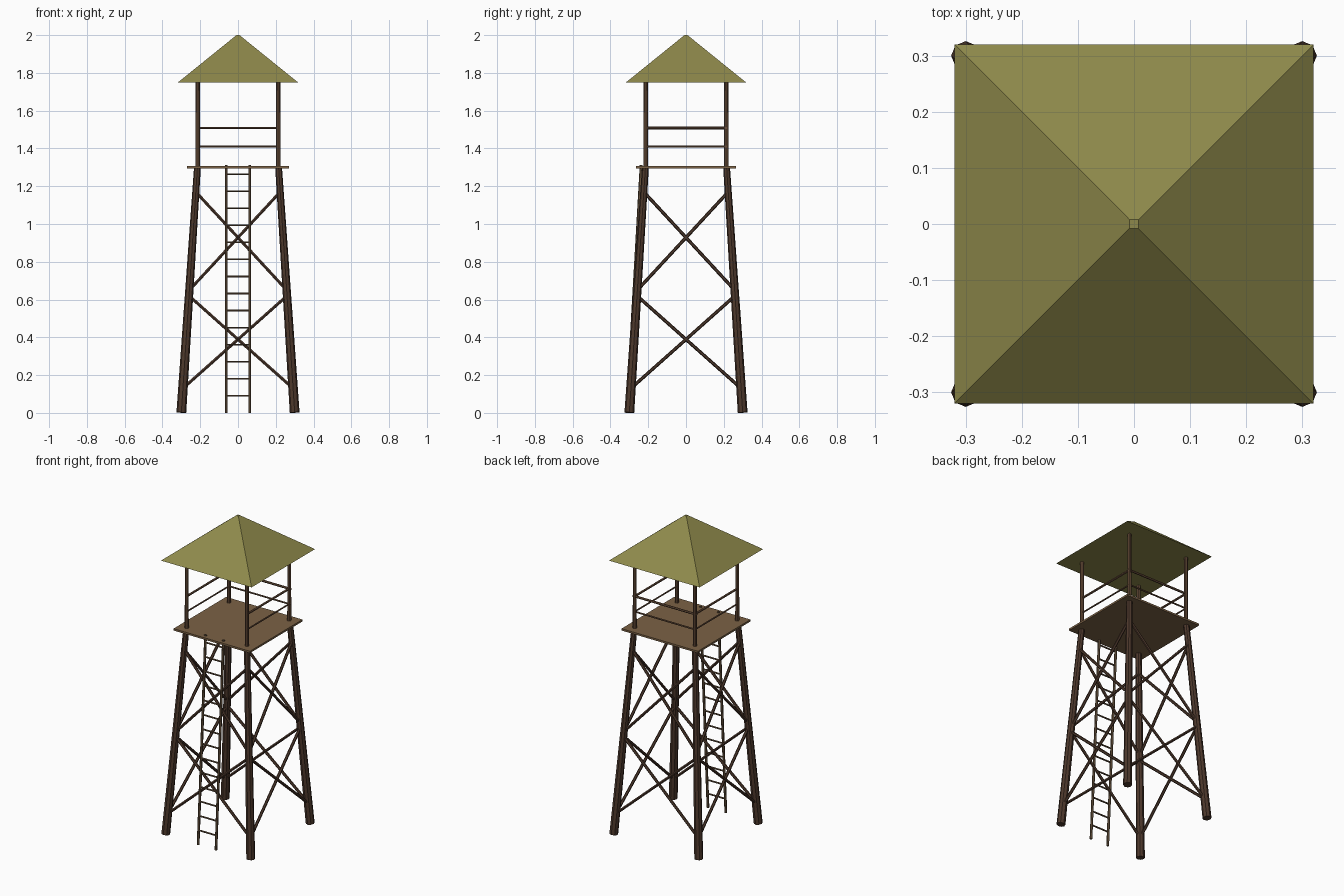
import bpy
from mathutils import Vector

if "Cube" in bpy.data.objects:
    bpy.data.objects.remove(bpy.data.objects["Cube"])


def material(name, rgb):
    m = bpy.data.materials.new(name)
    m.diffuse_color = (*rgb, 1)
    m.use_nodes = True
    m.node_tree.nodes["Principled BSDF"].inputs["Base Color"].default_value = m.diffuse_color
    return m


DARK = material("dark timber", (0.075, 0.040, 0.025))
POST = material("brown timber", (0.14, 0.075, 0.042))
LADDER = material("ladder wood", (0.14, 0.088, 0.048))
PLANK = material("platform wood", (0.20, 0.122, 0.060))
THATCH = material("olive roof", (0.27, 0.25, 0.070))


def pole(name, a, b, r1, r2, mat, sides=8):
    """Tapered round bar from point a to point b."""
    a, b = Vector(a), Vector(b)
    d = b - a
    bpy.ops.mesh.primitive_cone_add(vertices=sides, radius1=r1, radius2=r2, depth=d.length,
                                    location=(a + b) / 2)
    o = bpy.context.object
    o.rotation_mode = 'QUATERNION'
    o.rotation_quaternion = Vector((0, 0, 1)).rotation_difference(d)
    o.name = name
    o.data.materials.append(mat)
    return o


def leg_at(z):
    """Distance of the leg centre from the axis at height z."""
    return 0.30 - 0.085 * z / 1.3


CORNERS = [(-1, -1), (1, -1), (1, 1), (-1, 1)]

# Splayed legs and upright roof posts
for sx, sy in CORNERS:
    lo, hi = leg_at(0), leg_at(1.3)
    pole("leg", (sx * lo, sy * lo, 0.002), (sx * hi, sy * hi, 1.298), 0.026, 0.018, DARK)
    pole("roof_post", (sx * 0.213, sy * 0.213, 1.295), (sx * 0.213, sy * 0.213, 1.755),
         0.012, 0.011, POST)

# Crossed braces on all four sides, two tiers
for i in range(4):
    p, q = CORNERS[i], CORNERS[(i + 1) % 4]
    for z0, z1 in ((0.13, 0.62), (0.65, 1.17)):
        for s, t in ((p, q), (q, p)):
            u, v = leg_at(z0), leg_at(z1)
            pole("brace", (s[0] * u, s[1] * u, z0), (t[0] * v, t[1] * v, z1),
                 0.009, 0.009, DARK, 6)

# Platform
bpy.ops.mesh.primitive_cube_add(size=1, location=(0, 0, 1.30))
deck = bpy.context.object
deck.name = "platform"
deck.scale = (0.54, 0.53, 0.012)
deck.data.materials.append(PLANK)

# Hand rails on the back and both sides, front left open for the ladder
for z, r, mat in ((1.508, 0.007, POST), (1.41, 0.005, POST)):
    pole("back_rail", (-0.225, 0.213, z), (0.225, 0.213, z), r, r, mat, 6)
    for s in (-1, 1):
        pole("side_rail", (s * 0.213, -0.222, z), (s * 0.213, 0.222, z), r, r, mat, 6)


# Leaning ladder
def ladder_y(z):
    return -0.312 + 0.075 * z / 1.31


for s in (-1, 1):
    pole("ladder_rail", (s * 0.063, ladder_y(0), 0.0), (s * 0.063, ladder_y(1.31), 1.312),
         0.008, 0.008, LADDER, 6)
for i in range(1, 15):
    z = i * 0.0903
    pole("ladder_rung", (-0.063, ladder_y(z), z), (0.063, ladder_y(z), z),
         0.005, 0.005, LADDER, 6)

# Pyramid roof with a tiny flat top
bpy.ops.mesh.primitive_cone_add(vertices=4, radius1=0.32 * 2 ** 0.5, radius2=0.008 * 2 ** 0.5,
                                depth=0.252, location=(0, 0, 1.874),
                                rotation=(0, 0, 0.785398))
roof = bpy.context.object
roof.name = "roof"
roof.data.materials.append(THATCH)
